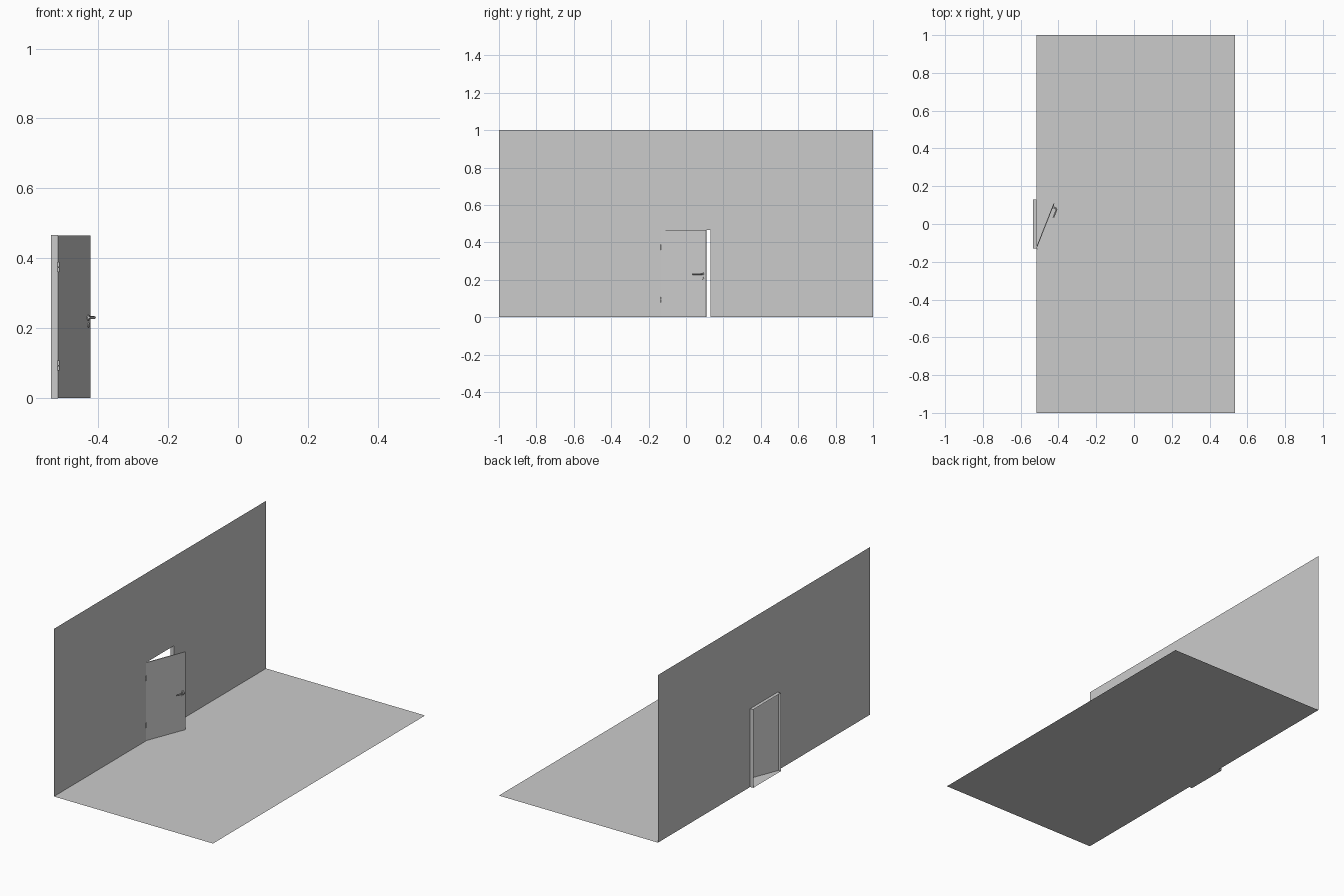
import bpy, math
from mathutils import Matrix, Vector

if "Cube" in bpy.data.objects:
    bpy.data.objects.remove(bpy.data.objects["Cube"])

WX, HALF, TOP = -0.515, 0.13, 0.467      # wall plane, doorway half width, doorway height
FRAME_X = -0.535
ANGLE = math.radians(21.5)
LEAF, THICK = 0.256, 0.005
HINGE = Matrix.Translation((WX, -HALF, 0)) @ Matrix.Rotation(-ANGLE, 4, 'Z')


def mesh(name, verts, faces):
    me = bpy.data.meshes.new(name)
    me.from_pydata(verts, [], faces)
    ob = bpy.data.objects.new(name, me)
    bpy.context.collection.objects.link(ob)
    return ob


def box(name, lo, hi, matrix):
    bpy.ops.mesh.primitive_cube_add(size=1)
    ob = bpy.context.object
    ob.name = name
    lo, hi = Vector(lo), Vector(hi)
    ob.matrix_world = matrix @ Matrix.Translation((lo + hi) / 2) @ Matrix.Diagonal((*(hi - lo), 1))
    return ob


def cylinder(name, radius, depth, matrix):
    bpy.ops.mesh.primitive_cylinder_add(vertices=20, radius=radius, depth=depth)
    ob = bpy.context.object
    ob.name = name
    ob.matrix_world = matrix
    bpy.ops.object.shade_smooth_by_angle()
    return ob


# Floor
mesh("floor", [(WX, -1, 0), (0.535, -1, 0), (0.535, 1, 0), (WX, 1, 0)], [(0, 1, 2, 3)])

# Wall sheet with the doorway cut out of its bottom edge
outline = [(-1, 0), (-HALF, 0), (-HALF, TOP), (HALF, TOP), (HALF, 0), (1, 0), (1, 1), (-1, 1)]
mesh("wall", [(WX, y, z) for y, z in outline], [tuple(range(8))])

# Doorway lining: the opening's edges pushed outwards
loop = [(-HALF, 0), (-HALF, TOP), (HALF, TOP), (HALF, 0)]
mesh("door_lining", [(x, y, z) for x in (WX, FRAME_X) for y, z in loop],
     [(i, (i + 1) % 4, (i + 1) % 4 + 4, i + 4) for i in range(4)])

# Door leaf, swung open about its hinge edge
box("door_leaf", (-THICK, 0, 0.001), (0, LEAF, TOP - 0.001), HINGE)

# Handle rose and keyhole plate
ACROSS = Matrix.Rotation(math.pi / 2, 4, 'Y')
for name, z, r in (("handle_rose", 0.231, 0.008), ("keyhole_plate", 0.209, 0.006)):
    cylinder(name, r, 0.004, HINGE @ Matrix.Translation((0.002, 0.236, z)) @ ACROSS)

# Lever handle
curve = bpy.data.curves.new("handle_lever", 'CURVE')
curve.dimensions = '3D'
curve.bevel_depth = 0.004
curve.bevel_resolution = 2
curve.use_fill_caps = True
path = [(0, 0.236), (0.016, 0.236), (0.020, 0.234), (0.022, 0.230), (0.022, 0.185)]
spline = curve.splines.new('POLY')
spline.points.add(len(path) - 1)
for point, (x, y) in zip(spline.points, path):
    point.co = (x, y, 0.231, 1)
lever = bpy.data.objects.new("handle_lever", curve)
bpy.context.collection.objects.link(lever)
lever.matrix_world = HINGE

# Hinges: two knuckles each
for label, z in (("lower", 0.094), ("upper", 0.375)):
    for i, dz in enumerate((-0.0075, 0.0075)):
        cylinder(f"{label}_hinge_knuckle_{i + 1}", 0.003, 0.0135,
                 Matrix.Translation((WX + 0.002, -HALF - 0.003, z + dz)))
